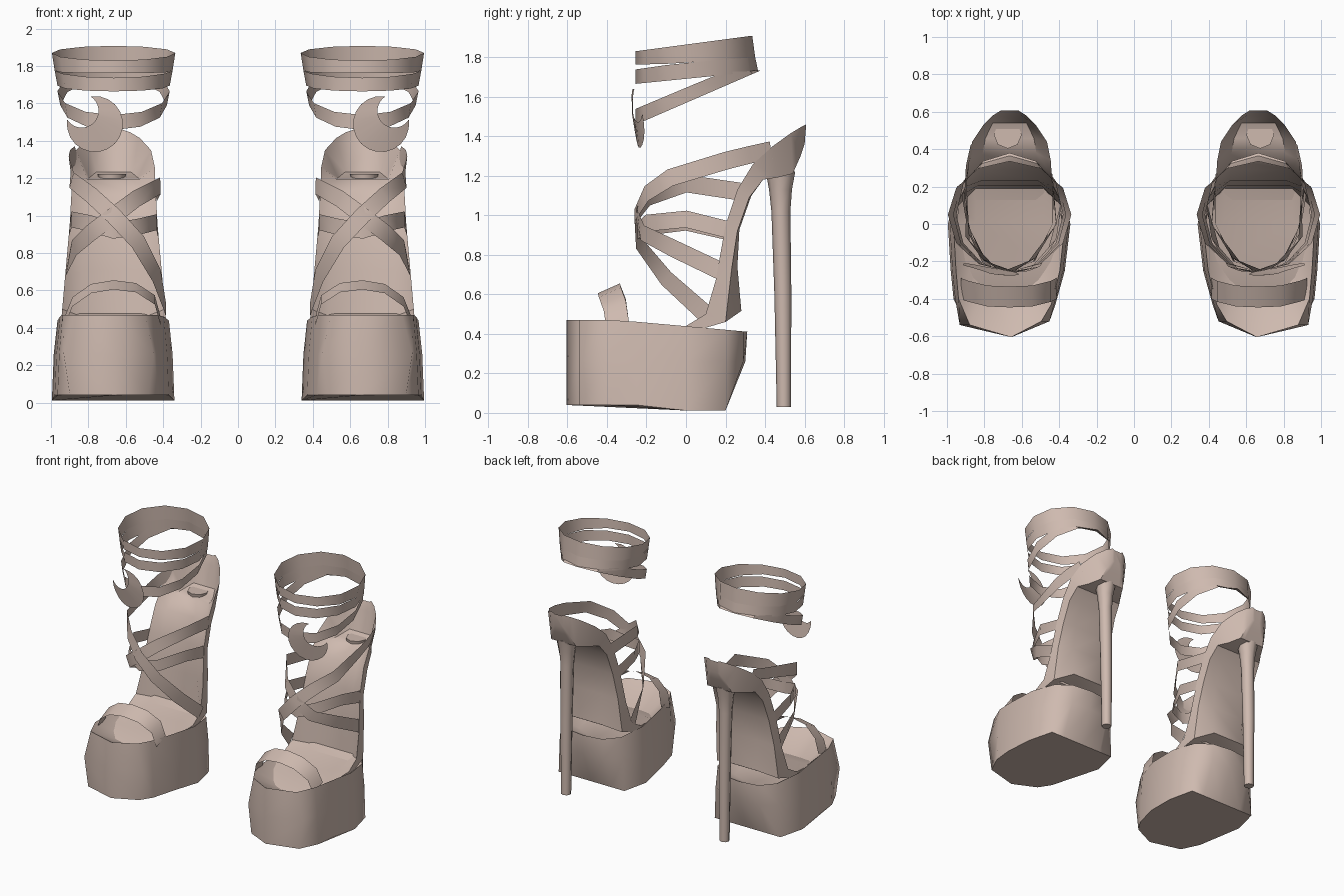
import bpy, bmesh
from math import sin, cos, radians, pi
from mathutils import Vector

cube = bpy.data.objects.get("Cube")
if cube:
    bpy.data.objects.remove(cube)

CX = 0.665  # middle of one shoe, the other one is mirrored

mat = bpy.data.materials.new("nude_leather")
mat.use_nodes = True
colour = (0.62, 0.49, 0.43, 1)
mat.diffuse_color = colour
bsdf = next(n for n in mat.node_tree.nodes if n.type == 'BSDF_PRINCIPLED')
bsdf.inputs["Base Color"].default_value = colour
bsdf.inputs["Roughness"].default_value = 0.7


def loft(name, rows, closed=False, caps=False, angle=40):
    """Skin rows of (side, y, z) points and mirror the result to the other shoe."""
    bm = bmesh.new()
    grid = [[bm.verts.new((CX + p[0], p[1], p[2])) for p in row] for row in rows]
    n = len(rows[0])
    for a, b in zip(grid, grid[1:]):
        for i in range(n if closed else n - 1):
            j = (i + 1) % n
            bm.faces.new((a[i], a[j], b[j], b[i]))
    if caps:
        bm.faces.new(grid[0][::-1])
        bm.faces.new(grid[-1])
    bmesh.ops.remove_doubles(bm, verts=bm.verts, dist=0.0005)
    bmesh.ops.recalc_face_normals(bm, faces=bm.faces)
    mesh = bpy.data.meshes.new(name)
    bm.to_mesh(mesh)
    bm.free()
    mesh.materials.append(mat)
    obj = bpy.data.objects.new(name, mesh)
    bpy.context.collection.objects.link(obj)
    obj.modifiers.new("pair", 'MIRROR').use_mirror_merge = False
    bpy.ops.object.select_all(action='DESELECT')
    obj.select_set(True)
    bpy.context.view_layer.objects.active = obj
    bpy.ops.object.shade_smooth_by_angle(angle=radians(angle))


# Platform: tapered block, toe corners bulging at mid height, sunken toe bed
outline = [(-.01, -.605), (.275, -.54), (.3, -.4), (.315, -.25), (.33, 0), (.28, .2), (.17, .29),
           (0, .31), (-.17, .29), (-.28, .2), (-.325, 0), (-.295, -.25), (-.245, -.43), (-.22, -.52)]


def platform_ring(width, back, height, toe=1, inset=1):
    ring = []
    for u, y in outline:
        pinch = toe if y < -.5 else 1
        ring.append((u * width * inset * pinch, min(y, back) * inset, height(y)))
    return ring


def top_height(y):
    return 0.47 - max(0, y + 0.35) * 0.09


loft("platform", [
    platform_ring(1, .2, lambda y: .04 if y < -.1 else .012, .85),
    platform_ring(.97, .3, lambda y: .26),
    platform_ring(.91, .31, top_height, .85),
    platform_ring(.91, .31, lambda y: .35, .85, .62),
], closed=True, caps=True, angle=66)

# Arched sole and heel cup:
# upper edge, lower edge, half width, bed depth, underside bulge, underside width
stations = [
    (-.36, .355, -.36, .34, .18, .2, 0, 1),
    (-.2, .41, -.2, .38, .25, .2, 0, 1),
    (0, .44, .03, .41, .28, .4, 0, 1),
    (.10, .50, .20, .46, .275, .9, .08, .95),
    (.15, .67, .23, .72, .26, .7, .03, .95),
    (.20, .95, .26, .92, .235, .5, .01, .95),
    (.26, 1.13, .32, 1.09, .225, .5, .01, .95),
    (.34, 1.26, .39, 1.18, .22, .8, 0, .9),
    (.44, 1.35, .46, 1.19, .20, .92, 0, .75),
    (.53, 1.415, .54, 1.21, .14, .88, 0, .75),
    (.58, 1.445, .58, 1.30, .09, .4, 0, .85),
    (.608, 1.46, .60, 1.36, .045, .1, 0, .9),
]
rows = []
for yt, zt, yb, zb, w, sink, bulge, under in stations:
    yc, zc = yt + (yb - yt) * sink, zt + (zb - zt) * sink
    low_y, low_z = yb + bulge, zb + bulge * .7
    rows.append([(-w, yt, zt), (-.65 * w, yc, zc), (.65 * w, yc, zc), (w, yt, zt),
                 (under * w, yb, zb), (.5 * w, low_y, low_z), (-.5 * w, low_y, low_z),
                 (-under * w, yb, zb)])
loft("arched_sole", rows, closed=True, caps=True)

# Stiletto heel, flared where it meets the sole
stem = [(.495, .036, .03), (.49, .043, .6), (.48, .048, 1.02), (.478, .058, 1.13), (.478, .075, 1.222)]
loft("heel_stem", [[(.01 + r * cos(k * pi / 4), y + r * sin(k * pi / 4), z) for k in range(8)]
                   for y, r, z in stem], closed=True, caps=True, angle=50)


# Flat straps wrapped around the foot
def strap(name, points, half, across=None):
    pts = [Vector(p) for p in points]
    edges = [[], []]
    for i, p in enumerate(pts):
        tangent = pts[min(i + 1, len(pts) - 1)] - pts[max(i - 1, 0)]
        outward = Vector((p.x, p.y - .1, 0))
        side = Vector(across) if across else tangent.cross(outward).normalized()
        edges[0].append(p - side * half)
        edges[1].append(p + side * half)
    loft(name, edges, angle=60)


strap("toe_strap", [(-.25, -.345, .44), (-.22, -.36, .55), (-.12, -.385, .615), (0, -.39, .63),
                    (.12, -.385, .61), (.22, -.36, .54), (.26, -.345, .44)], .062, (0, .9, .4))
strap("long_cross_strap", [(.197, .43, 1.33), (.225, .32, 1.305), (.235, .2, 1.275),
                           (.225, -.08, 1.19), (.12, -.2, 1.11), (0, -.26, 1.0),
                           (-.13, -.24, .86), (-.23, -.1, .68), (-.28, .1, .5)], .045)
strap("short_cross_strap", [(-.225, .27, 1.12), (-.25, 0, 1.16), (-.12, -.19, 1.09),
                            (0, -.25, 1.0), (.12, -.22, .91), (.21, -.06, .83),
                            (.25, .17, .72)], .045)
strap("middle_strap", [(-.235, .2, .92), (-.23, 0, .965), (-.13, -.2, .94), (0, -.245, .92),
                       (.13, -.2, .96), (.225, 0, .98), (.235, .2, .93)], .043)


# Ankle cuff: slit at the front, with a lower strap that dips forward
def ankle_ring(radius, height, steps=12):
    ring = []
    for k in range(steps):
        a = 2 * pi * k / steps
        y = .05 + (.615 - radius if sin(a) > 0 else .305) * sin(a)
        ring.append((radius * cos(a), y, height(y)))
    return ring


def slit(y):
    return max(0, -.05 - y) * .06


def rise(y):
    return (y + .25) / .6


loft("cuff_upper", [ankle_ring(.33, lambda y: 1.83 + .08 * rise(y)),
                    ankle_ring(.315, lambda y: 1.75 + .05 * rise(y) + slit(y))], closed=True)
loft("cuff_lower", [ankle_ring(.315, lambda y: 1.75 + .05 * rise(y) - slit(y)),
                    ankle_ring(.3, lambda y: 1.665 + .06 * rise(y))], closed=True)
loft("ankle_strap", [ankle_ring(.3, lambda y: min(1.54 + .42 * (y + .25), 1.73)),
                     ankle_ring(.285, lambda y: 1.46 + .26 * rise(y))], closed=True)

# Crescent charm hanging on the ankle strap
outer, inner = [], []
steps = 16
for k in range(steps + 1):
    t = k / steps
    for row, start, sweep, r, shift in ((outer, 37, 286, .15, 0), (inner, 78, 204, .09, .1)):
        a = radians(start + sweep * t)
        along, perp = shift + r * cos(a), r * sin(a)
        u = .1 + (along - perp) * .707
        z = 1.49 + (along + perp) * .707
        row.append((u, -.275 + .9 * u * u + max(0, 1.5 - z) * .2, z))
loft("crescent_charm", [outer, inner])
